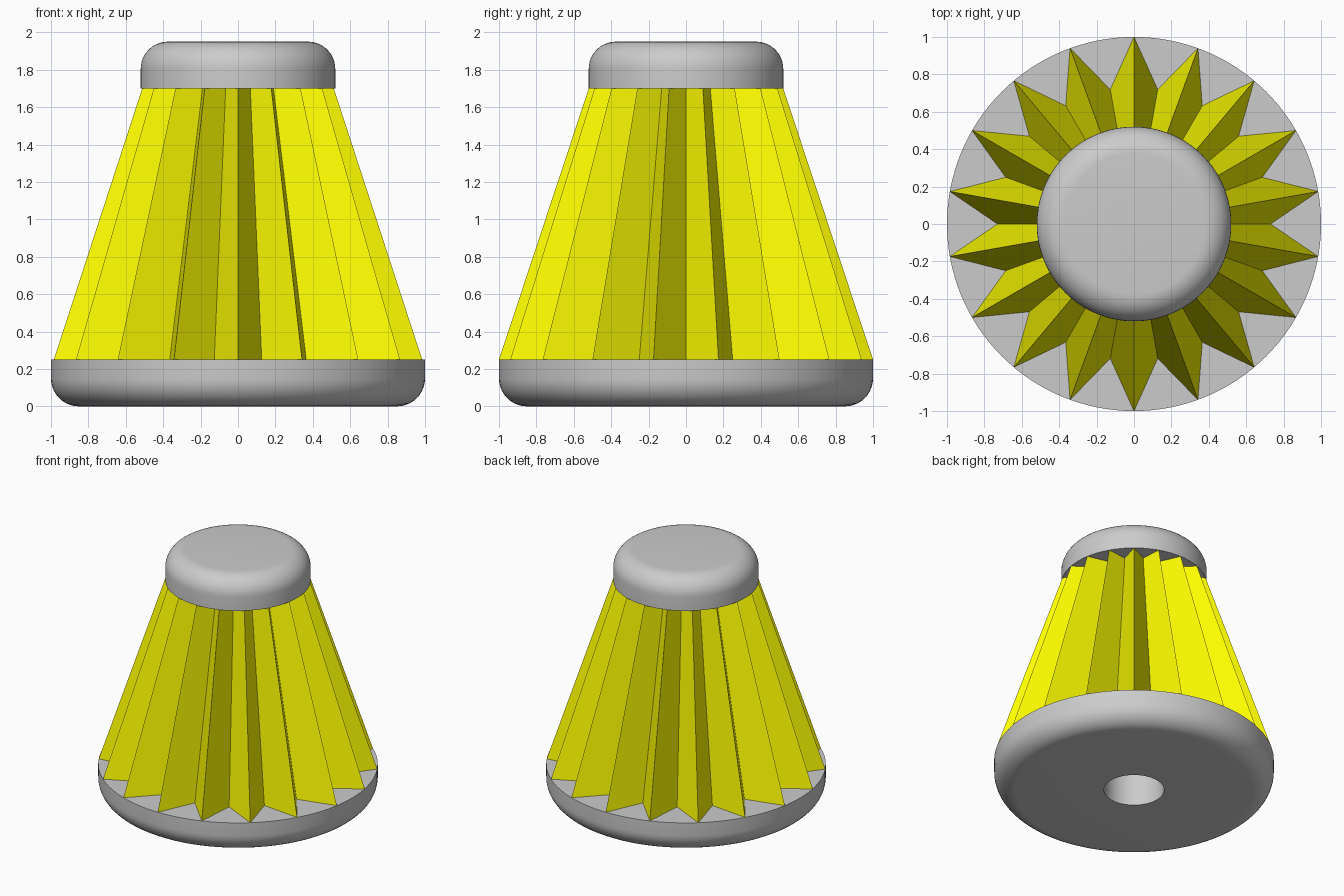
import bpy, bmesh
from math import sin, cos, pi, radians

if "Cube" in bpy.data.objects:
    bpy.data.objects.remove(bpy.data.objects["Cube"])

SEGS = 128


def finish(name, bm, smooth):
    bmesh.ops.recalc_face_normals(bm, faces=bm.faces[:])
    mesh = bpy.data.meshes.new(name)
    bm.to_mesh(mesh)
    bm.free()
    obj = bpy.data.objects.new(name, mesh)
    bpy.context.collection.objects.link(obj)
    if smooth:
        bpy.ops.object.select_all(action='DESELECT')
        obj.select_set(True)
        bpy.context.view_layer.objects.active = obj
        bpy.ops.object.shade_smooth_by_angle(angle=radians(30))
    return obj


def loft(name, rings, closed=False, smooth=False):
    """Join rings of points with quads; close the ends or loop back round."""
    bm = bmesh.new()
    rows = [[bm.verts.new(p) for p in ring] for ring in rings]
    n = len(rows[0])
    pairs = list(zip(rows, rows[1:]))
    if closed:
        pairs.append((rows[-1], rows[0]))
    else:
        bm.faces.new(rows[0])
        bm.faces.new(rows[-1])
    for a, b in pairs:
        for i in range(n):
            j = (i + 1) % n
            bm.faces.new((a[i], a[j], b[j], b[i]))
    return finish(name, bm, smooth)


def circle(r, z):
    return [(r * cos(2 * pi * i / SEGS), r * sin(2 * pi * i / SEGS), z) for i in range(SEGS)]


def arc(cr, cz, rad, start, end, steps=10):
    angles = [radians(start + (end - start) * i / steps) for i in range(steps + 1)]
    return [(cr + rad * cos(a), cz + rad * sin(a)) for a in angles]


def star(scale, z, points=18, outer=1.0, inner=0.73):
    ring = []
    for i in range(points * 2):
        r = scale * (inner if i % 2 else outer)
        a = pi / 2 + pi * i / points
        ring.append((r * cos(a), r * sin(a), z))
    return ring


# Base disc with rounded lower edge and central hole
profile = [(0.215, 0)] + arc(0.85, 0.15, 0.15, -90, 0) + [(1, 0.25), (0.215, 0.25)]
loft("base", [circle(r, z) for r, z in profile], closed=True, smooth=True)

# Pleated tapering body
body = loft("pleated_body", [star(1.0, 0.25), star(0.52, 1.7)])
yellow = bpy.data.materials.new("yellow")
yellow.diffuse_color = (1.0, 1.0, 0.0, 1.0)
yellow.use_nodes = True
yellow.node_tree.nodes["Principled BSDF"].inputs["Base Color"].default_value = yellow.diffuse_color
body.data.materials.append(yellow)

# Cap with rounded upper edge
profile = [(0.52, 1.7)] + arc(0.375, 1.805, 0.145, 0, 90)
loft("cap", [circle(r, z) for r, z in profile], smooth=True)
